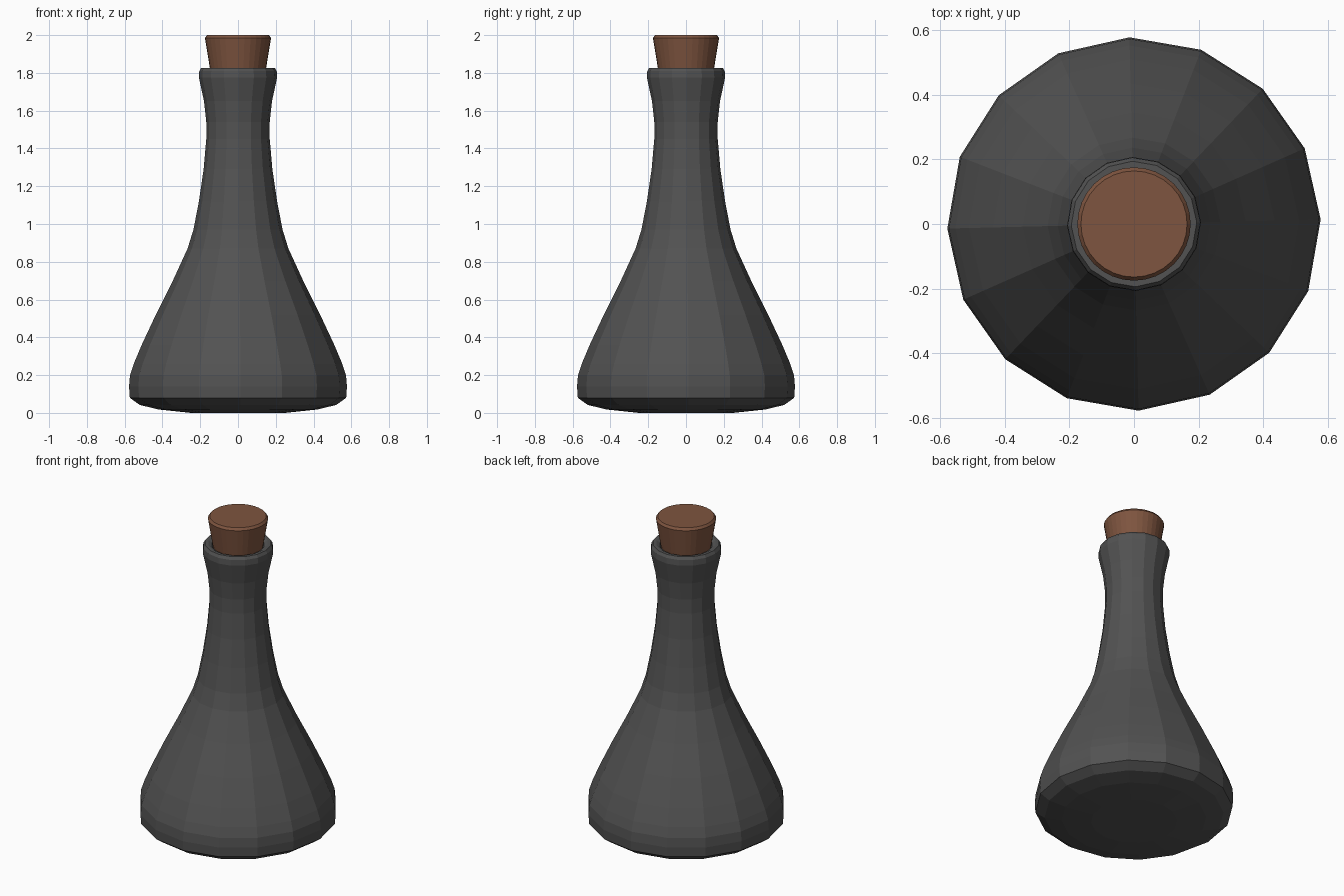
import bpy, math

if "Cube" in bpy.data.objects:
    bpy.data.objects.remove(bpy.data.objects["Cube"])


def lathe(name, profile, sides, turn, colour):
    """Revolve (radius, z) points around z, capping both ends."""
    verts, faces = [], []
    for r, z in profile:
        for i in range(sides):
            a = math.tau * i / sides + turn
            verts.append((r * math.cos(a), r * math.sin(a), z))
    for k in range(len(profile) - 1):
        for i in range(sides):
            j = (i + 1) % sides
            faces.append((k * sides + i, k * sides + j,
                          (k + 1) * sides + j, (k + 1) * sides + i))
    last = (len(profile) - 1) * sides
    faces.append(tuple(reversed(range(sides))))
    faces.append(tuple(range(last, last + sides)))
    mesh = bpy.data.meshes.new(name)
    mesh.from_pydata(verts, [], faces)
    obj = bpy.data.objects.new(name, mesh)
    bpy.context.collection.objects.link(obj)
    mat = bpy.data.materials.new(name + "_colour")
    mat.diffuse_color = colour
    mat.use_nodes = True
    mat.node_tree.nodes["Principled BSDF"].inputs["Base Color"].default_value = mat.diffuse_color
    mesh.materials.append(mat)
    return obj


# Flask body: rounded foot, sloping shoulder, flared neck and folded-in lip
flask = [(0.25, 0.005), (0.42, 0.018), (0.52, 0.042), (0.573, 0.08),
         (0.577, 0.14), (0.572, 0.20), (0.552, 0.26), (0.51, 0.36),
         (0.435, 0.52), (0.345, 0.70), (0.267, 0.87), (0.236, 0.97),
         (0.207, 1.12), (0.182, 1.29), (0.168, 1.45), (0.168, 1.54),
         (0.18, 1.65), (0.207, 1.775), (0.205, 1.81), (0.194, 1.827),
         (0.175, 1.827), (0.153, 1.815), (0.14, 1.76), (0.13, 1.68)]
flask[0] = (0.25, 0.0)
lathe("flask", flask, 16, math.radians(1.4), (0.085, 0.085, 0.085, 1))

# Tapered cork with a small bevel on its top edge
cork = [(0.125, 1.70), (0.148, 1.82), (0.175, 1.985), (0.164, 2.0)]
lathe("cork", cork, 32, 0, (0.21, 0.09, 0.05, 1))
